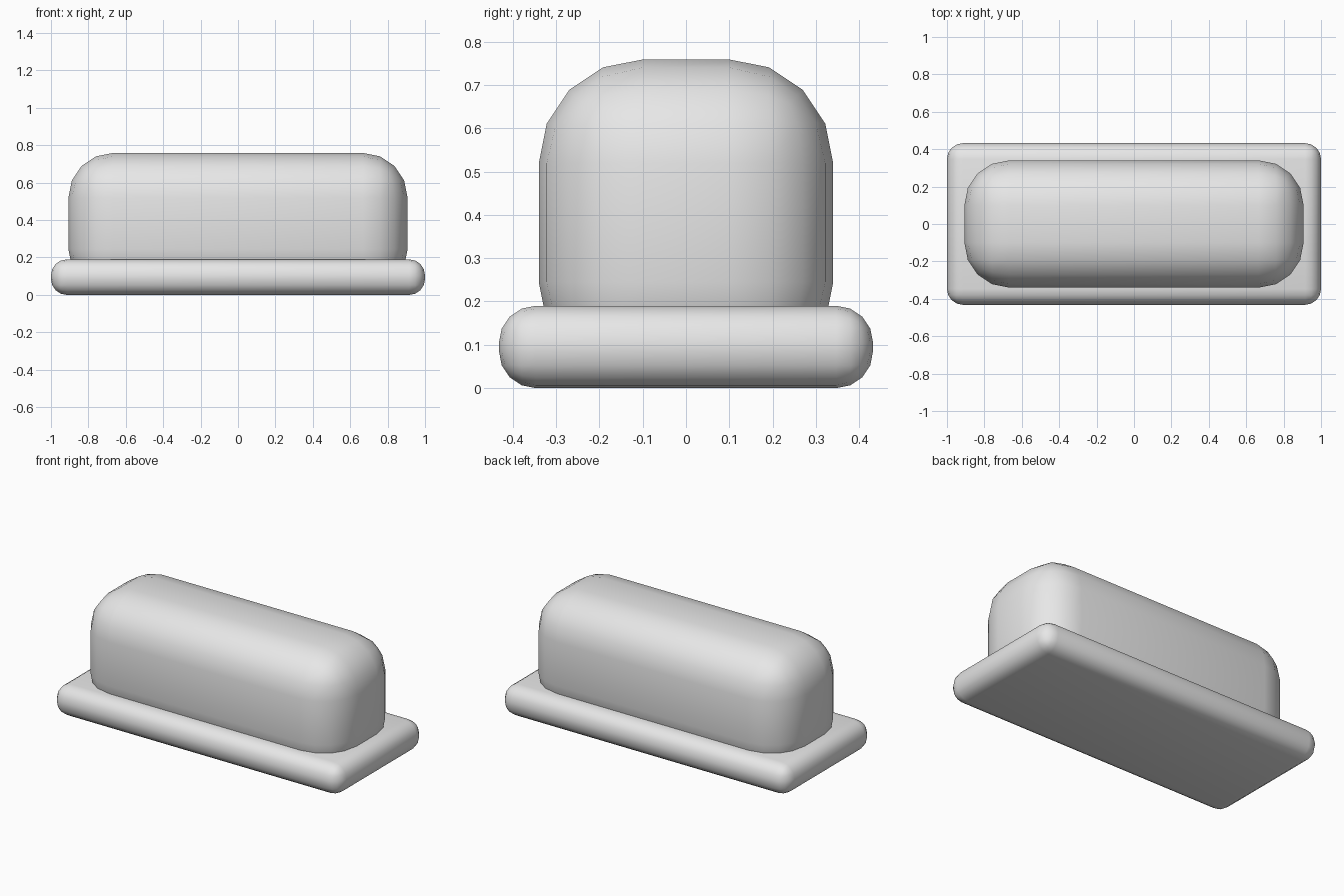
import bpy

if "Cube" in bpy.data.objects:
    bpy.data.objects.remove(bpy.data.objects["Cube"])

grey = bpy.data.materials.new("plain_grey")
grey.diffuse_color = (0.8, 0.8, 0.8, 1)
grey.use_nodes = True
grey.node_tree.nodes["Principled BSDF"].inputs["Base Color"].default_value = grey.diffuse_color


def rounded_box(name, size, z_bottom, radius):
    """Box with evenly rounded edges, standing at z_bottom."""
    bpy.ops.mesh.primitive_cube_add(size=1, location=(0, 0, z_bottom + size[2] / 2))
    ob = bpy.context.object
    ob.name = name
    ob.scale = size
    bpy.ops.object.transform_apply(location=False, rotation=False, scale=True)
    bevel = ob.modifiers.new("rounding", 'BEVEL')
    bevel.width = radius
    bevel.segments = 4
    bevel.limit_method = 'NONE'
    ob.data.materials.append(grey)
    bpy.ops.object.shade_smooth()
    return ob


# Flat tray with rounded rim
rounded_box("tray", (2.0, 0.864, 0.19), 0.0, 0.085)

# Tall domed cover, its lower rounding sunk into the tray
rounded_box("cover", (1.814, 0.68, 0.754), 0.005, 0.24)
